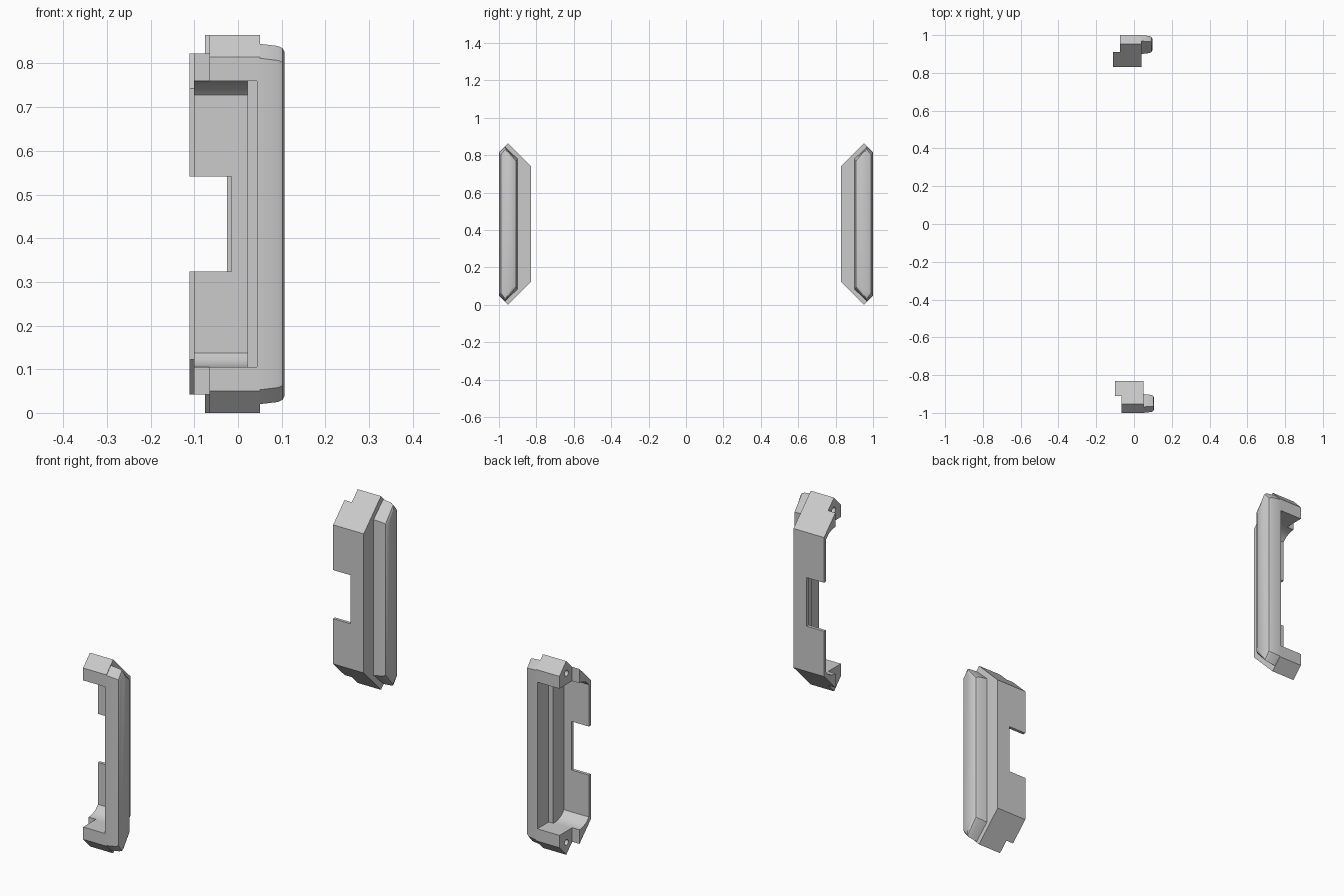
import bpy, bmesh, math
from mathutils import Matrix, Vector

cube = bpy.data.objects.get("Cube")
if cube:
    bpy.data.objects.remove(cube, do_unlink=True)

MID = 0.4325  # every part is symmetric about this height

grey = bpy.data.materials.new("light_grey")
grey.use_nodes = True
grey.diffuse_color = (0.6, 0.6, 0.6, 1)
grey.node_tree.nodes["Principled BSDF"].inputs["Base Color"].default_value = (0.6, 0.6, 0.6, 1)


def make(name, bm):
    bmesh.ops.recalc_face_normals(bm, faces=bm.faces)
    mesh = bpy.data.meshes.new(name)
    bm.to_mesh(mesh)
    bm.free()
    mesh.materials.append(grey)
    obj = bpy.data.objects.new(name, mesh)
    bpy.context.collection.objects.link(obj)
    return obj


def loft(name, upper, sections):
    """Sweep a (y, z) profile along x; sections hold (x, inset)."""
    half = [(y, z - MID) for y, z in upper]
    profile = half + [(y, -z) for y, z in reversed(half)]
    ys = [p[0] for p in profile]
    centre, width = (min(ys) + max(ys)) / 2, max(ys) - min(ys)
    bm = bmesh.new()
    rings = []
    for x, inset in sections:
        rings.append([bm.verts.new((x, centre + (y - centre) * (1 - 2 * inset / width),
                                    MID + z - math.copysign(inset, z)))
                      for y, z in profile])
    n = len(profile)
    for a, b in zip(rings, rings[1:]):
        for i in range(n):
            j = (i + 1) % n
            bm.faces.new((a[i], a[j], b[j], b[i]))
    bm.faces.new(rings[0])
    bm.faces.new(rings[-1])
    return make(name, bm)


def combine(target, tool, operation):
    """Bake a boolean into the target and discard the tool."""
    tool.hide_render = True
    mod = target.modifiers.new("combine", "BOOLEAN")
    mod.operation, mod.object, mod.solver = operation, tool, "EXACT"
    bpy.context.view_layer.update()
    baked = bpy.data.meshes.new_from_object(
        target.evaluated_get(bpy.context.evaluated_depsgraph_get()))
    target.modifiers.clear()
    target.data = baked
    bpy.data.objects.remove(tool, do_unlink=True)


# Main frame block with pointed ends
frame = loft("front_bracket",
             [(-1, 0.815), (-0.952, 0.865), (-0.83, 0.743)],
             [(-0.065, 0), (0.05, 0)])

# Inner wall reaching further out on the open side
wall = loft("wall_extension", [(-0.91, 0.823), (-0.83, 0.743)],
            [(-0.101, 0), (-0.04, 0)])
combine(frame, wall, "UNION")

# Tapered rim with a bevelled outer edge
rim = loft("outer_rim",
           [(-1, 0.812), (-0.968, 0.845), (-0.9, 0.78)],
           [(0.04, 0), (0.05, 0), (0.092, 0.005), (0.102, 0.01), (0.107, 0.02)])
combine(frame, rim, "UNION")

# Deep cavity with rounded back corners, and the wider recess before it
cavity = loft("cavity_cutter",
              [(-1.1, 0.76), (-0.9, 0.76), (-0.88, 0.755), (-0.86, 0.745), (-0.844, 0.728)],
              [(-0.3, 0), (0.022, 0)])
combine(frame, cavity, "DIFFERENCE")
recess = loft("recess_cutter", [(-1.1, 0.76), (-0.92, 0.76)],
              [(-0.2, 0), (0.044, 0)])
combine(frame, recess, "DIFFERENCE")

# Notch through the inner wall
notch = loft("notch_cutter", [(-0.95, 0.541), (-0.7, 0.541)],
             [(-0.3, 0), (-0.015, 0)])
combine(frame, notch, "DIFFERENCE")

# Screw holes in both end blocks
for z in (0.055, 2 * MID - 0.055):
    bm = bmesh.new()
    bmesh.ops.create_cone(bm, cap_ends=True, segments=16, radius1=0.013, radius2=0.013,
                          depth=0.12,
                          matrix=Matrix.Translation((-0.065, -0.95, z))
                          @ Matrix.Rotation(math.pi / 2, 4, "Y"))
    combine(frame, make("hole_cutter", bm), "DIFFERENCE")

# Mirrored back bracket, set slightly to the right
bm = bmesh.new()
bm.from_mesh(frame.data)
bmesh.ops.scale(bm, vec=(1, -1, 1), verts=bm.verts)
bmesh.ops.translate(bm, vec=Vector((-0.01, 0, 0)), verts=bm.verts)
back = make("back_bracket", bm)

# Smooth the rounded corners, keep the rest crisp
for obj in (frame, back):
    bpy.ops.object.select_all(action="DESELECT")
    obj.select_set(True)
    bpy.context.view_layer.objects.active = obj
    bpy.ops.object.shade_smooth_by_angle(angle=math.radians(28))
